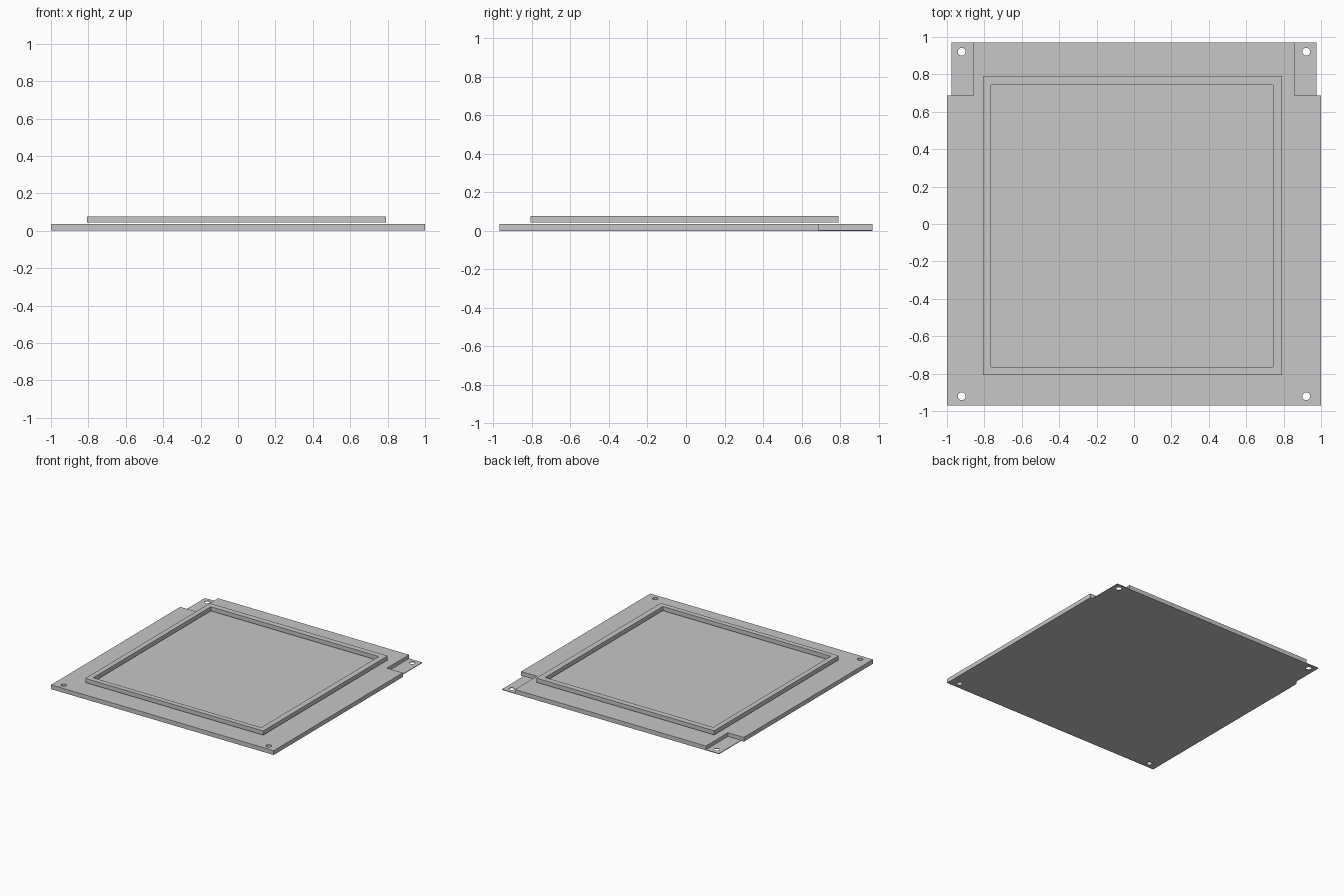
import bpy, bmesh, math

if "Cube" in bpy.data.objects:
    bpy.data.objects.remove(bpy.data.objects["Cube"], do_unlink=True)

grey = bpy.data.materials.new("light_grey")
grey.use_nodes = True
colour = (0.57, 0.57, 0.57, 1)
grey.diffuse_color = colour
grey.node_tree.nodes["Principled BSDF"].inputs["Base Color"].default_value = colour

HALF_DEPTH = 0.97
PLATE_TOP = 0.035
TAB_TOP = 0.005
TAB_IN, TAB_OUT, TAB_FRONT = 0.858, 0.976, 0.687
HOLE_POS, HOLE_RADIUS = 0.921, 0.021


def rect(x0, x1, y0, y1):
    return [(x0, y0), (x1, y0), (x1, y1), (x0, y1)]


def circle(x, y, r=HOLE_RADIUS, n=32):
    return [(x + r * math.cos(math.tau * i / n), y + r * math.sin(math.tau * i / n))
            for i in range(n)]


def slab(name, z0, z1, loops):
    """Extrude an outline, with any further loops as holes, from z0 to z1."""
    curve = bpy.data.curves.new(name + "_outline", "CURVE")
    curve.dimensions = "2D"
    curve.fill_mode = "BOTH"
    curve.extrude = (z1 - z0) / 2
    for loop in loops:
        spline = curve.splines.new("POLY")
        spline.points.add(len(loop) - 1)
        for point, (x, y) in zip(spline.points, loop):
            point.co = (x, y, 0, 1)
        spline.use_cyclic_u = True
    helper = bpy.data.objects.new(name + "_outline", curve)
    bpy.context.collection.objects.link(helper)
    bpy.context.view_layer.update()
    graph = bpy.context.evaluated_depsgraph_get()
    mesh = bpy.data.meshes.new_from_object(helper.evaluated_get(graph))
    bpy.data.objects.remove(helper, do_unlink=True)

    bm = bmesh.new()
    bm.from_mesh(mesh)
    bmesh.ops.remove_doubles(bm, verts=bm.verts, dist=0.0001)
    bmesh.ops.translate(bm, verts=bm.verts, vec=(0, 0, (z0 + z1) / 2))
    bmesh.ops.recalc_face_normals(bm, faces=bm.faces)
    for face in bm.faces:
        face.smooth = False
        face.material_index = 0
    bm.to_mesh(mesh)
    bm.free()
    mesh.materials.clear()
    mesh.materials.append(grey)
    obj = bpy.data.objects.new(name, mesh)
    bpy.context.collection.objects.link(obj)
    return obj


# Base plate with notched back corners and two front screw holes
right_side = [(1, -HALF_DEPTH), (1, TAB_FRONT), (TAB_IN, TAB_FRONT), (TAB_IN, HALF_DEPTH)]
outline = right_side + [(-x, y) for x, y in reversed(right_side)]
slab("base_plate", 0, PLATE_TOP,
     [outline] + [circle(s * HOLE_POS, -HOLE_POS) for s in (-1, 1)])

# Thin mounting tabs in the back corners
for side, s in (("left", 1), ("right", -1)):
    x0, x1 = sorted((s * TAB_IN, s * TAB_OUT))
    slab(side + "_mounting_tab", 0, TAB_TOP,
         [rect(x0, x1, TAB_FRONT, HALF_DEPTH), circle(s * HOLE_POS, HOLE_POS)])

# Square raised frame, set just above the plate
slab("raised_frame", 0.043, 0.077,
     [rect(-0.807, 0.791, -0.807, 0.791), rect(-0.765, 0.744, -0.765, 0.744)])
